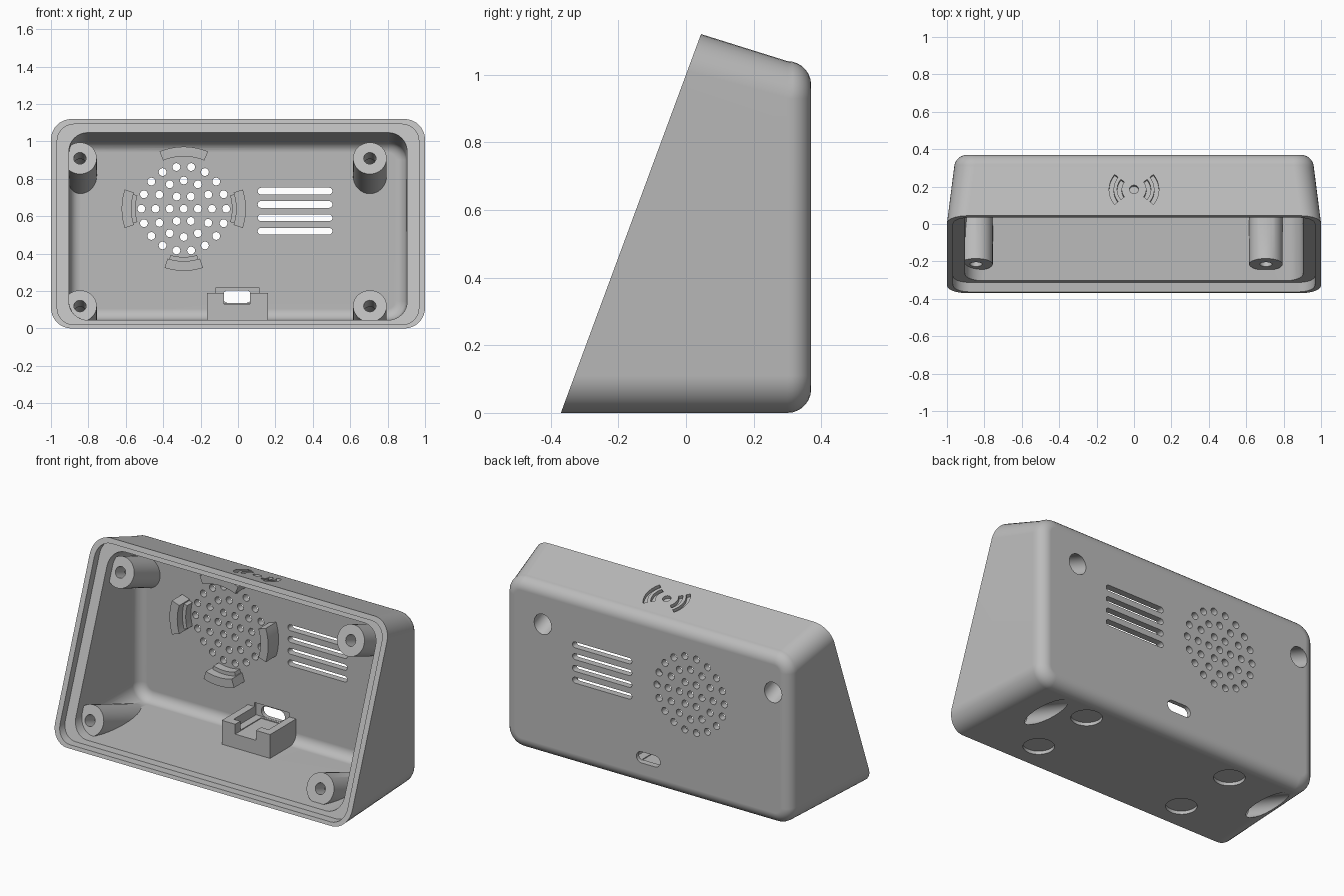
import bpy, bmesh, math
from math import sin, cos, pi, radians
from mathutils import Matrix, Vector

if "Cube" in bpy.data.objects:
    bpy.data.objects.remove(bpy.data.objects["Cube"])

SLOPE = 0.37                      # lean of the open front, y per z
TILT = math.atan(SLOPE)


def make_object(name, bm):
    bmesh.ops.recalc_face_normals(bm, faces=bm.faces)
    mesh = bpy.data.meshes.new(name)
    bm.to_mesh(mesh)
    bm.free()
    ob = bpy.data.objects.new(name, mesh)
    bpy.context.collection.objects.link(ob)
    return ob


def front(offset):
    return lambda z: -0.37 + SLOPE * z + offset


def ring(w, z0, z1, r, y_at, steps=8):
    """Rounded rectangle; y follows the height."""
    pts = []
    corners = ((w - r, z1 - r), (r - w, z1 - r), (r - w, z0 + r), (w - r, z0 + r))
    for i, (cx, cz) in enumerate(corners):
        for k in range(steps + 1):
            a = (i + k / steps) * pi / 2
            x, z = cx + r * cos(a), cz + r * sin(a)
            pts.append(Vector((x, y_at(z), z)))
    return pts


def rounded_back(w, z0, z1, r, y_end, fillet, steps=7):
    """Rings that turn the side walls into the back wall."""
    out = []
    for k in range(steps + 1):
        a = k / steps * pi / 2
        inset = fillet * (1 - cos(a))
        y = y_end - fillet * (1 - sin(a))
        out.append(ring(w - inset, z0 + inset, z1 - inset, r - inset, lambda z, y=y: y))
    return out


def loft(name, rings):
    bm = bmesh.new()
    rows = [[bm.verts.new(p) for p in row] for row in rings]
    n = len(rows[0])
    for a, b in zip(rows, rows[1:]):
        for i in range(n):
            j = (i + 1) % n
            bm.faces.new((a[i], a[j], b[j], b[i]))
    bm.faces.new(rows[0])
    bm.faces.new(rows[-1])
    return make_object(name, bm)


def circle(r, n=32):
    return [(r * cos(2 * pi * k / n), r * sin(2 * pi * k / n)) for k in range(n)]


def rectangle(x0, x1, y0, y1):
    return [(x0, y0), (x1, y0), (x1, y1), (x0, y1)]


def stadium(w, h, n=8):
    r, c = h / 2, w / 2 - h / 2
    right = [(c + r * sin(pi * k / n), -r * cos(pi * k / n)) for k in range(n + 1)]
    return right + [(-x, -y) for x, y in right]


def arc(r0, r1, middle, half, n=10):
    angles = [radians(middle - half + 2 * half * k / n) for k in range(n + 1)]
    return ([(r1 * cos(a), r1 * sin(a)) for a in angles]
            + [(r0 * cos(a), r0 * sin(a)) for a in reversed(angles)])


def solid(name, parts):
    """Extruded outlines: (points, depth, placement)."""
    bm = bmesh.new()
    for pts, depth, place in parts:
        low = [bm.verts.new(place @ Vector((x, y, 0))) for x, y in pts]
        top = [bm.verts.new(place @ Vector((x, y, depth))) for x, y in pts]
        bm.faces.new(low)
        bm.faces.new(top)
        for i in range(len(pts)):
            j = (i + 1) % len(pts)
            bm.faces.new((low[i], low[j], top[j], top[i]))
    return make_object(name, bm)


def carve(ob, cutter):
    cutter.hide_render = True
    mod = ob.modifiers.new("carve", 'BOOLEAN')
    mod.operation = 'DIFFERENCE'
    mod.solver = 'EXACT'
    mod.object = cutter
    graph = bpy.context.evaluated_depsgraph_get()
    mesh = bpy.data.meshes.new_from_object(ob.evaluated_get(graph))
    ob.modifiers.clear()
    ob.data = mesh
    bpy.data.objects.remove(cutter)


def facing_front(x, y, z):
    """Outline in x and z, extruded towards the front."""
    return Matrix.Translation((x, y, z)) @ Matrix.Rotation(pi / 2, 4, 'X')


def along_screw(x, z, start):
    """Square to the leaning front, extruded backwards."""
    turn = Matrix.Rotation(-(pi / 2 + TILT), 4, 'X')
    return Matrix.Translation((x, front(0.11)(z), z)) @ turn @ Matrix.Translation((0, 0, start))


grey = bpy.data.materials.new("light grey plastic")
grey.use_nodes = True
grey.diffuse_color = (0.5, 0.5, 0.5, 1)
grey.node_tree.nodes["Principled BSDF"].inputs["Base Color"].default_value = (0.5, 0.5, 0.5, 1)

# Outer body
case = loft("speaker_case", [ring(1.0, 0, 1.12, 0.11, front(0))]
            + rounded_back(0.962, 0, 1.04, 0.11, 0.37, 0.07))
case.data.materials.append(grey)

# Hollow inside
cavity = loft("cavity", [ring(0.905, 0.045, 1.062, 0.1, front(-0.02))]
              + rounded_back(0.9, 0.045, 1.0, 0.1, 0.33, 0.06))

# Screw posts, left standing in the hollow
screws = [(x, z) for x in (-0.845, 0.705) for z in (0.12, 0.91)]
carve(cavity, solid("screw_posts", [(circle(0.09), 0.9, along_screw(x, z, 0)) for x, z in screws]))

# Speaker clips, each with a lower inner step
SPEAKER = (-0.29, 0.64)
clips = ((0, 18), (90, 23), (180, 18), (270, 18))
carve(cavity, solid("speaker_clips", [
    (arc(0.28, 0.332, a, half), 0.13, facing_front(SPEAKER[0], 0.36, SPEAKER[1])) for a, half in clips]))
carve(cavity, solid("clip_steps", [
    (arc(0.258, 0.29, a, 16), 0.08, facing_front(SPEAKER[0], 0.36, SPEAKER[1])) for a, half in clips if a != 90]))

# Socket tray on the floor
tray = solid("socket_tray", [(rectangle(-0.165, 0.16, 0.01, 0.19), 0.28, facing_front(0, 0.36, 0))])
carve(tray, solid("tray_pocket", [(rectangle(-0.12, 0.115, 0.135, 0.3), 0.24, facing_front(0, 0.37, 0))]))
carve(tray, solid("tray_notch", [(rectangle(-0.075, 0.065, 0.13, 0.3), 0.4, facing_front(0, 0.38, 0))]))
carve(cavity, tray)

# Lip for the front cover, then the hollow
carve(case, loft("cover_lip", [ring(0.967, 0.02, 1.092, 0.09, front(d)) for d in (-0.05, 0.05)]))
carve(case, cavity)

# Screw holes and wide head bores
carve(case, solid("screw_holes", [(circle(0.033, 24), 0.2, along_screw(x, z, -0.03)) for x, z in screws]))
carve(case, solid("head_bores", [(circle(0.058), 0.75, along_screw(x, z, 0.1)) for x, z in screws]))

# Speaker grille: rings of round holes
grille = [(0, 0)]
for k in (1, 2, 3):
    grille += circle(0.0755 * k, 6 * k)
carve(case, solid("speaker_grille", [
    (circle(0.021, 16), 0.16, facing_front(SPEAKER[0] + x, 0.45, SPEAKER[1] + z)) for x, z in grille]))

# Vent slots
carve(case, solid("vent_slots", [
    (stadium(0.4, 0.036), 0.16, facing_front(0.305, 0.45, 0.52 + 0.0715 * k)) for k in range(4)]))

# Cable opening with a shallow seat inside
carve(case, solid("cable_opening", [(stadium(0.16, 0.068), 0.18, facing_front(-0.005, 0.45, 0.17))]))
carve(case, solid("cable_seat", [(rectangle(-0.12, 0.115, 0.135, 0.215), 0.03, facing_front(0, 0.345, 0))]))

# Round recesses for the feet
carve(case, solid("foot_recesses", [
    (circle(0.085), 0.07, Matrix.Translation((x, y, -0.05))) for x in (-0.5, 0.5) for y in (-0.2, 0.2)]))

# Signal waves engraved in the sloping top
top_place = (Matrix.Translation((0, 0.185, 1.076)) @ Matrix.Rotation(-0.303, 4, 'X')
             @ Matrix.Translation((0, 0, -0.02)))
waves = [arc(r, r + 0.024, a, 39) for r in (0.066, 0.109) for a in (0, 180)]
carve(case, solid("signal_waves", [(pts, 0.08, top_place) for pts in waves + [circle(0.024, 24)]]))

# Smooth curves, crisp edges
bpy.ops.object.select_all(action='DESELECT')
case.select_set(True)
bpy.context.view_layer.objects.active = case
bpy.ops.object.shade_smooth_by_angle(angle=radians(30))
weighted = case.modifiers.new("even_shading", 'WEIGHTED_NORMAL')
weighted.keep_sharp = True
